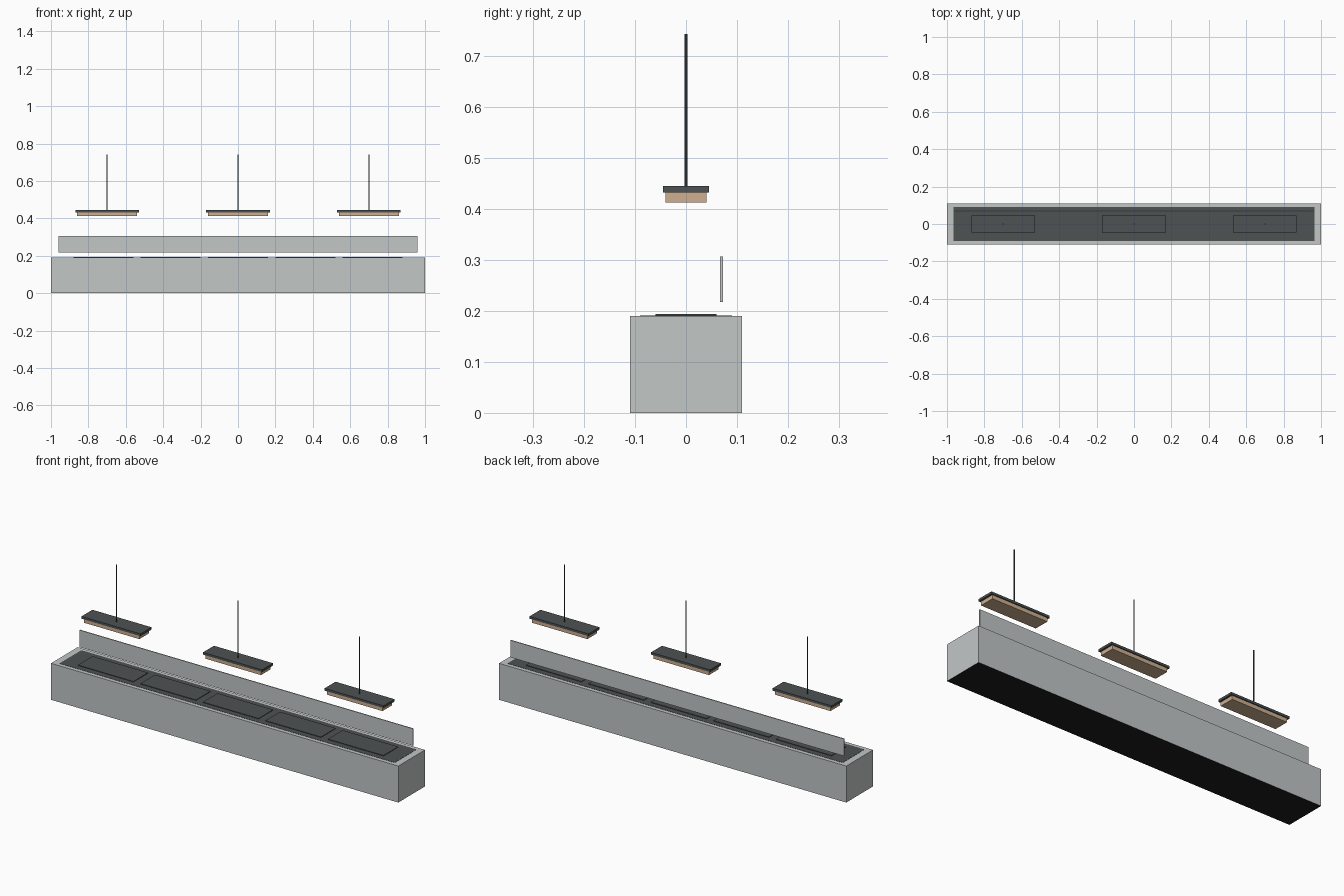
import bpy

if "Cube" in bpy.data.objects:
    bpy.data.objects.remove(bpy.data.objects["Cube"])


def material(name, rgb):
    m = bpy.data.materials.new(name)
    m.diffuse_color = (*rgb, 1)
    m.use_nodes = True
    m.node_tree.nodes["Principled BSDF"].inputs["Base Color"].default_value = m.diffuse_color
    return m


PALE = material("pale grey", (0.54, 0.57, 0.565))
DARK = material("dark slate", (0.074, 0.084, 0.084))
BLACK = material("black", (0.012, 0.012, 0.012))
TAN = material("warm tan", (0.62, 0.43, 0.28))


def box(name, x, y, z, mat):
    """Box from (min, max) ranges on each axis."""
    bpy.ops.mesh.primitive_cube_add(size=1)
    ob = bpy.context.object
    ob.name = name
    for v in ob.data.vertices:
        v.co = [r[0] if c < 0 else r[1] for c, r in zip(v.co, (x, y, z))]
    ob.data.materials.append(mat)
    return ob


# counter body with a black underside
body = box("counter_body", (-1, 1), (-0.11, 0.11), (0, 0.19), PALE)
body.data.materials.append(BLACK)
for p in body.data.polygons:
    if p.normal.z < -0.5:
        p.material_index = 1

# dark worktop inlay and its five warming plates
box("worktop", (-0.965, 0.965), (-0.09, 0.09), (0.189, 0.191), DARK)
for i in range(5):
    x = (i - 2) * 0.36
    box(f"warming_plate_{i + 1}", (x - 0.16, x + 0.16), (-0.06, 0.06), (0.19, 0.194), DARK)

# raised guard panel along the back
box("guard_panel", (-0.96, 0.96), (0.067, 0.072), (0.217, 0.306), PALE)

# three hanging heat lamps
for i in range(3):
    x = (i - 1) * 0.7
    box(f"lamp_housing_{i + 1}", (x - 0.17, x + 0.17), (-0.045, 0.045), (0.432, 0.444), DARK)
    box(f"lamp_diffuser_{i + 1}", (x - 0.16, x + 0.16), (-0.04, 0.04), (0.412, 0.432), TAN)
    bpy.ops.mesh.primitive_cylinder_add(vertices=8, radius=0.003, depth=0.298, location=(x, 0, 0.593))
    rod = bpy.context.object
    rod.name = f"lamp_rod_{i + 1}"
    rod.data.materials.append(DARK)
